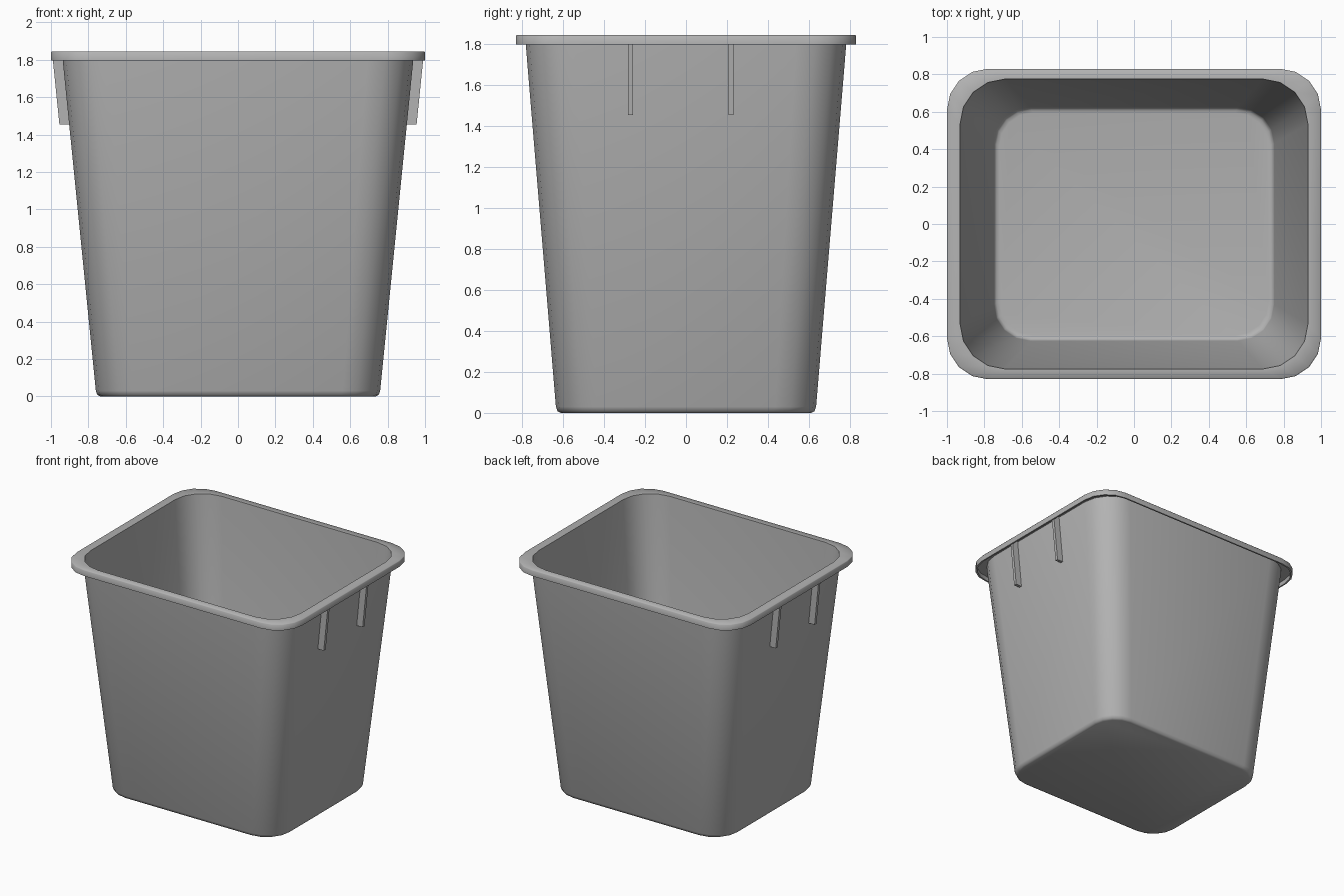
import bpy, bmesh, math

if "Cube" in bpy.data.objects:
    bpy.data.objects.remove(bpy.data.objects["Cube"])

SEG = 4  # segments per rounded corner

grey = bpy.data.materials.new("dark_grey")
grey.diffuse_color = (0.45, 0.45, 0.45, 1)
grey.use_nodes = True
grey.node_tree.nodes["Principled BSDF"].inputs["Base Color"].default_value = grey.diffuse_color


def ring(bm, hx, hy, r, z):
    """Rounded rectangle of vertices at height z."""
    verts = []
    for q, (sx, sy) in enumerate([(1, 1), (-1, 1), (-1, -1), (1, -1)]):
        for i in range(SEG + 1):
            a = math.pi / 2 * (q + i / SEG)
            verts.append(bm.verts.new((sx * (hx - r) + r * math.cos(a),
                                       sy * (hy - r) + r * math.sin(a), z)))
    return verts


def finish(bm, name):
    bmesh.ops.recalc_face_normals(bm, faces=bm.faces)
    me = bpy.data.meshes.new(name)
    bm.to_mesh(me)
    bm.free()
    me.materials.append(grey)
    ob = bpy.data.objects.new(name, me)
    bpy.context.collection.objects.link(ob)
    return ob


# Bin shell: outside wall, hollow turned-down rim, then inside wall
# (half x, half y, corner radius, z)
profile = [
    (0.735, 0.610, 0.185, 0.0),
    (0.752, 0.627, 0.20, 0.008),
    (0.760, 0.635, 0.20, 0.03),
    (0.937, 0.782, 0.245, 1.797),
    (0.939, 0.784, 0.245, 1.832),
    (0.988, 0.818, 0.215, 1.832),
    (0.988, 0.818, 0.215, 1.797),
    (1.000, 0.830, 0.22, 1.797),
    (1.000, 0.830, 0.22, 1.840),
    (0.996, 0.826, 0.22, 1.845),
    (0.930, 0.775, 0.24, 1.845),
    (0.750, 0.625, 0.195, 0.045),
    (0.745, 0.620, 0.192, 0.027),
    (0.735, 0.610, 0.187, 0.018),
    (0.720, 0.595, 0.180, 0.015),
]
bm = bmesh.new()
rings = [ring(bm, *p) for p in profile]
for a, b in zip(rings, rings[1:]):
    n = len(a)
    for i in range(n):
        j = (i + 1) % n
        bm.faces.new((a[i], a[j], b[j], b[i]))
bm.faces.new(rings[0])
bm.faces.new(rings[-1])
shell = finish(bm, "bin_shell")
bpy.context.view_layer.objects.active = shell
shell.select_set(True)
bpy.ops.object.shade_smooth_by_angle(angle=math.radians(55))

# Ribs under the rim on both short sides
side = [(0.934, 1.833), (0.992, 1.833), (0.990, 1.80), (0.955, 1.455), (0.900, 1.455)]
for y, place in ((-0.27, "front"), (0.22, "back")):
    for s, hand in ((1, "right"), (-1, "left")):
        bm = bmesh.new()
        face = bm.faces.new([bm.verts.new((s * x, y - 0.012, z)) for x, z in side])
        out = bmesh.ops.extrude_face_region(bm, geom=[face])["geom"]
        bmesh.ops.translate(bm, vec=(0, 0.024, 0),
                            verts=[v for v in out if isinstance(v, bmesh.types.BMVert)])
        finish(bm, f"rib_{place}_{hand}")
